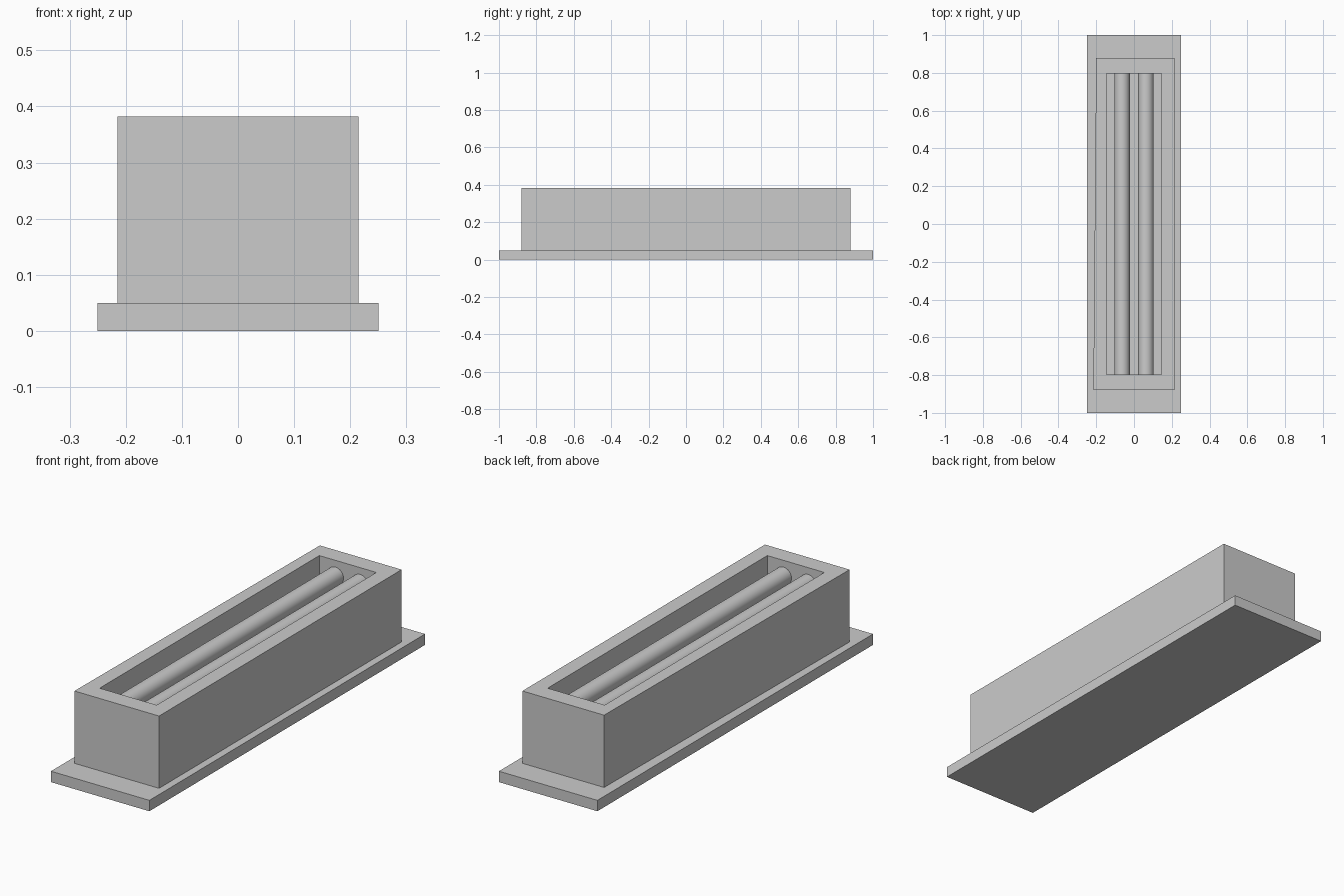
import bpy, bmesh
from math import radians

if "Cube" in bpy.data.objects:
    bpy.data.objects.remove(bpy.data.objects["Cube"])


def new_object(name, bm):
    bmesh.ops.recalc_face_normals(bm, faces=bm.faces[:])
    mesh = bpy.data.meshes.new(name)
    bm.to_mesh(mesh)
    bm.free()
    obj = bpy.data.objects.new(name, mesh)
    bpy.context.collection.objects.link(obj)
    return obj


def ring(bm, corners, z):
    return [bm.verts.new((x, y, z)) for x, y in corners]


def rect(hx, hy):
    return [(-hx, -hy), (hx, -hy), (hx, hy), (-hx, hy)]


def stacked(name, levels):
    """Skin a closed solid through four-cornered rings."""
    bm = bmesh.new()
    rings = [ring(bm, corners, z) for corners, z in levels]
    for a, b in zip(rings, rings[1:]):
        for i in range(4):
            j = (i + 1) % 4
            bm.faces.new((a[i], a[j], b[j], b[i]))
    bm.faces.new(rings[0])
    bm.faces.new(rings[-1])
    return new_object(name, bm)


# Mounting plate
stacked("mounting_plate", [(rect(0.25, 1.0), 0.0), (rect(0.25, 1.0), 0.05)])

# Housing with an open recess; its back left corner is pulled in slightly
outer = rect(0.215, 0.88)
outer[3] = (-0.20, 0.88)
inner = rect(0.145, 0.797)
stacked("housing", [(outer, 0.05), (outer, 0.382), (inner, 0.382), (inner, 0.22)])

# Two round tubes spanning the recess
for side, x in (("left", -0.063), ("right", 0.063)):
    bpy.ops.mesh.primitive_cylinder_add(vertices=32, radius=0.041, depth=1.6,
                                        location=(x, 0, 0.31),
                                        rotation=(radians(90), 0, 0))
    tube = bpy.context.object
    tube.name = side + "_tube"
    bpy.ops.object.shade_smooth_by_angle(angle=radians(30))
